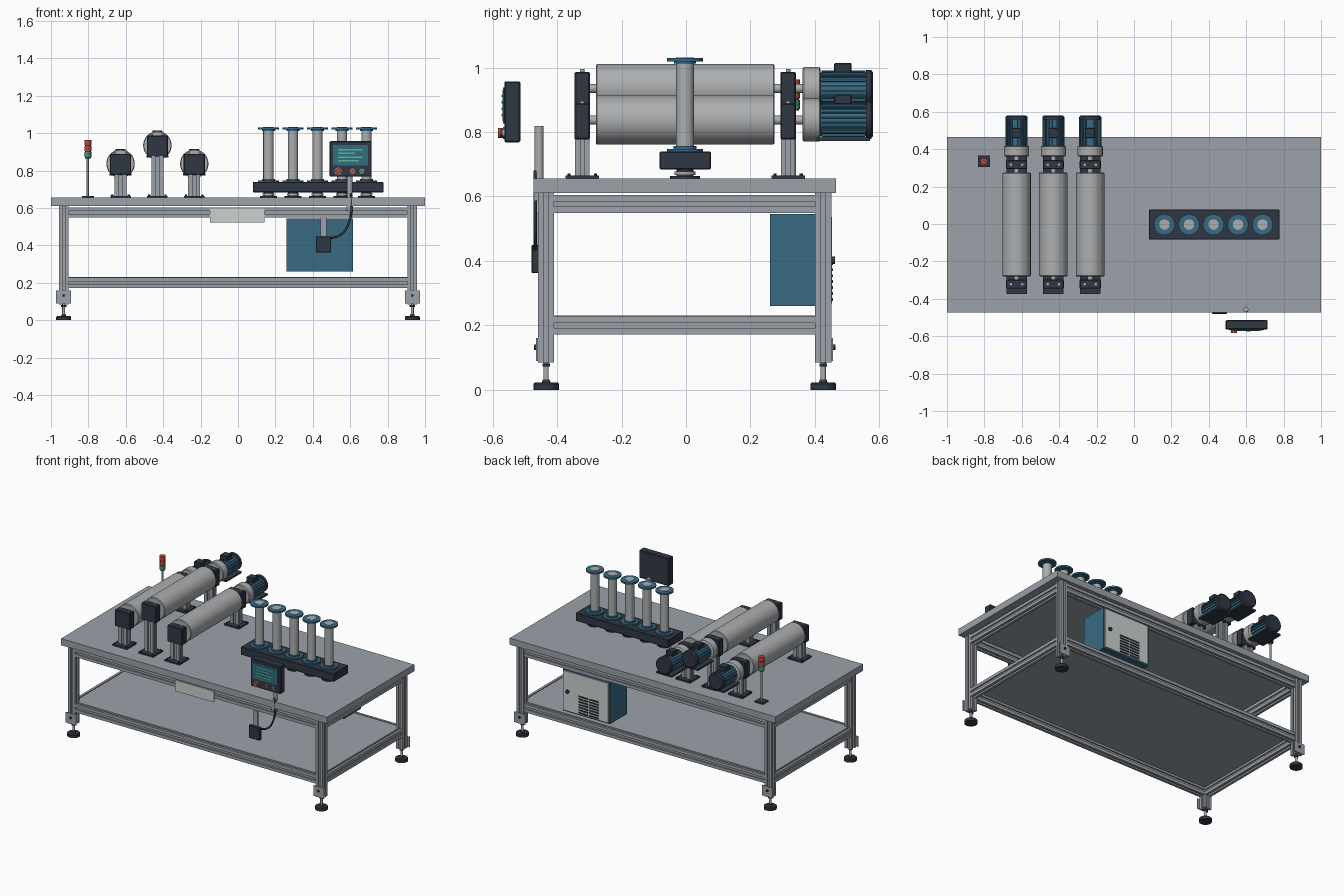
import bpy, bmesh, math
from mathutils import Matrix, Vector

if "Cube" in bpy.data.objects:
    bpy.data.objects.remove(bpy.data.objects["Cube"])


def colour(name, r, g, b):
    m = bpy.data.materials.new(name)
    m.diffuse_color = (r, g, b, 1)
    m.use_nodes = True
    m.node_tree.nodes["Principled BSDF"].inputs["Base Color"].default_value = m.diffuse_color
    return m


ALU = colour("aluminium grey", 0.33, 0.36, 0.40)
STEEL = colour("roller steel", 0.41, 0.42, 0.43)
DARK = colour("dark slate", 0.03, 0.038, 0.056)
BLUE = colour("steel blue", 0.04, 0.145, 0.235)
PALE = colour("pale grey", 0.60, 0.64, 0.63)
RED = colour("signal red", 0.50, 0.06, 0.05)
GREEN = colour("signal green", 0.05, 0.28, 0.14)
TEAL = colour("display teal", 0.025, 0.16, 0.20)
MINT = colour("display mint", 0.12, 0.45, 0.36)

AXIS = {"z": Matrix(), "y": Matrix.Rotation(-math.pi / 2, 4, "X"),
        "x": Matrix.Rotation(math.pi / 2, 4, "Y")}


def finish(bm, name, mat):
    bmesh.ops.recalc_face_normals(bm, faces=bm.faces)
    me = bpy.data.meshes.new(name)
    bm.to_mesh(me)
    bm.free()
    me.materials.append(mat)
    me.shade_smooth()
    me.set_sharp_from_angle(angle=math.radians(35))
    ob = bpy.data.objects.new(name, me)
    bpy.context.collection.objects.link(ob)
    return ob


def box(name, mat, x0, x1, y0, y1, z0, z1, bevel=0):
    bm = bmesh.new()
    size = Matrix.Diagonal((x1 - x0, y1 - y0, z1 - z0, 1))
    mid = Matrix.Translation(((x0 + x1) / 2, (y0 + y1) / 2, (z0 + z1) / 2))
    bmesh.ops.create_cube(bm, size=1, matrix=mid @ size)
    if bevel:
        bmesh.ops.bevel(bm, geom=bm.edges[:], offset=bevel, segments=1, affect="EDGES")
    return finish(bm, name, mat)


def block(name, mat, c, s, bevel=0):
    lim = [v for a, b in zip(c, s) for v in (a - b / 2, a + b / 2)]
    return box(name, mat, *lim, bevel)


def lathe(name, mat, start, axis, steps, seg=32):
    """Solid of revolution; steps are (distance, radius) along the axis."""
    bm = bmesh.new()
    m = Matrix.Translation(start) @ AXIS[axis]
    rings = []
    for d, r in steps:
        rings.append([bm.verts.new(m @ Vector((r * math.cos(t), r * math.sin(t), d)))
                      for t in (2 * math.pi * i / seg for i in range(seg))])
    for a, b in zip(rings, rings[1:]):
        for i in range(seg):
            j = (i + 1) % seg
            bm.faces.new((a[i], a[j], b[j], b[i]))
    bm.faces.new(rings[0][::-1])
    bm.faces.new(rings[-1])
    return finish(bm, name, mat)


def rod(name, mat, start, axis, length, r, seg=32):
    return lathe(name, mat, start, axis, [(0, r), (length, r)], seg)


def slotted(name, mat, start, axis, length, w, d):
    """Extruded bar with one groove along each side."""
    bm = bmesh.new()
    pts = []
    for k in range(4):
        c, s = math.cos(k * math.pi / 2), math.sin(k * math.pi / 2)
        for x, y in ((-.5, -.5), (-.14, -.5), (-.14, -.3), (.14, -.3), (.14, -.5)):
            pts.append(((x * c - y * s) * w, (x * s + y * c) * d))
    m = Matrix.Translation(start) @ AXIS[axis]
    f = bm.faces.new([bm.verts.new(m @ Vector((x, y, 0))) for x, y in pts])
    top = bmesh.ops.extrude_face_region(bm, geom=[f])["geom"]
    bmesh.ops.translate(bm, vec=m.to_3x3() @ Vector((0, 0, length)),
                        verts=[v for v in top if isinstance(v, bmesh.types.BMVert)])
    return finish(bm, name, mat)


# Table top and lower shelf
YC = -0.004
box("table_top", ALU, -1, 1, -0.473, 0.465, 0.61, 0.655)
box("lower_shelf", ALU, -0.93, 0.93, -0.43, 0.422, 0.222, 0.231)

# Legs, foot plates and levelling feet
for sx in (-1, 1):
    for sy in (-1, 1):
        x, y = sx * 0.932, YC + sy * 0.43
        slotted("leg", ALU, (x, y, 0.085), "z", 0.525, 0.052, 0.05)
        block("foot_plate", ALU, (x, y + sy * 0.028, 0.125), (0.08, 0.006, 0.07))
        rod("foot_plate_bolt", DARK, (x, y + sy * 0.034 - 0.004, 0.132), "y", 0.008, 0.008, 12)
        lathe("levelling_foot", DARK, (x, y, 0), "z",
              [(0, 0.040), (0.018, 0.040), (0.022, 0.036), (0.022, 0.014), (0.032, 0.010)])
        rod("foot_stem", STEEL, (x, y, 0.022), "z", 0.065, 0.008, 16)
        rod("foot_nut", DARK, (x, y, 0.072), "z", 0.010, 0.014, 6)

# Slotted frame rails
for z in (0.576, 0.200):
    for s in (-1, 1):
        slotted("long_rail", ALU, (-0.907, YC + s * 0.43, z), "x", 1.814, 0.056, 0.044)
        slotted("side_rail", ALU, (s * 0.932, YC - 0.406, z), "y", 0.812, 0.046, 0.056)

# Driven rollers with bearing stands and motors
for x, z in ((-0.628, 0.837), (-0.431, 0.935), (-0.234, 0.837)):
    lathe("roller", STEEL, (x, -0.28, z), "y",
          [(0, 0.072), (0.004, 0.076), (0.551, 0.076), (0.555, 0.072)], 48)
    rod("roller_shaft", STEEL, (x, -0.34, z), "y", 0.72, 0.014, 20)
    for y in (-0.322, 0.317):
        block("stand_base", DARK, (x, y, 0.660), (0.11, 0.104, 0.010))
        slotted("stand_post", ALU, (x, y, 0.665), "z", z - 0.055 - 0.665, 0.064, 0.044)
        block("bearing_block", DARK, (x, y, z - 0.004), (0.113, 0.048, 0.112), 0.004)
        for s in (-1, 1):
            rod("bearing_bolt", STEEL, (x + s * 0.03, y, z + 0.05), "z", 0.010, 0.007, 12)
            for t in (-1, 1):
                rod("base_bolt", DARK, (x + s * 0.044, y + t * 0.041, 0.665), "z", 0.006, 0.006, 6)
    lathe("motor_flange", STEEL, (x, 0.362, z), "y",
          [(0, 0.062), (0.004, 0.067), (0.052, 0.067), (0.056, 0.058)])
    rod("motor_body", BLUE, (x, 0.418, z), "y", 0.142, 0.049)
    for k in range(20):
        a = 2 * math.pi * (k + .5) / 20
        fin = block("motor_fin", BLUE, (0, 0, 0), (0.010, 0.136, 0.004))
        fin.matrix_world = (Matrix.Translation((x + 0.051 * math.cos(a), 0.489, z + 0.051 * math.sin(a)))
                            @ Matrix.Rotation(-a, 4, "Y"))
    lathe("fan_cover", DARK, (x, 0.558, z), "y",
          [(0, 0.058), (0.016, 0.058), (0.022, 0.050)])
    block("terminal_box", DARK, (x, 0.487, z + 0.064), (0.054, 0.054, 0.030), 0.003)
    block("motor_base", DARK, (x, 0.488, z - 0.059), (0.118, 0.166, 0.011))

# Signal beacon
bx, by = -0.803, 0.335
block("beacon_base", DARK, (bx, by, 0.659), (0.064, 0.06, 0.009))
rod("beacon_pole", STEEL, (bx, by, 0.66), "z", 0.21, 0.006, 16)
for z, m in ((0.872, GREEN), (0.904, RED), (0.936, RED)):
    rod("beacon_lamp", m, (bx, by, z), "z", 0.027, 0.019, 24)
    rod("beacon_collar", DARK, (bx, by, z - 0.006), "z", 0.007, 0.016, 24)

# Spindle row on its bed
box("spindle_bed", DARK, 0.079, 0.777, -0.082, 0.077, 0.684, 0.739, 0.003)
for i in range(5):
    p = 0.163 + 0.131 * i
    c = (p, -0.003, 0)
    lathe("spindle_foot", DARK, c, "z", [(0.655, 0.046), (0.663, 0.046), (0.663, 0.026), (0.69, 0.026)])
    rod("spindle_foot_ring", STEEL, (p, -0.003, 0.667), "z", 0.010, 0.032)
    lathe("lower_flange", BLUE, c, "z",
          [(0.737, 0.056), (0.747, 0.056), (0.747, 0.036), (0.756, 0.036)])
    rod("spindle_column", STEEL, (p, -0.003, 0.745), "z", 0.287, 0.028)
    lathe("upper_flange", BLUE, c, "z",
          [(1.012, 0.034), (1.019, 0.034), (1.019, 0.056), (1.030, 0.056)])

# Control cabinet with door, lock and vents
box("cabinet", BLUE, 0.26, 0.615, 0.26, 0.445, 0.26, 0.545)
box("cabinet_door", PALE, 0.268, 0.607, 0.445, 0.453, 0.268, 0.537)
rod("door_lock", DARK, (0.572, 0.45, 0.402), "y", 0.013, 0.012, 20)
for r in range(7):
    for x in (0.375, 0.455):
        block("door_vent", DARK, (x, 0.454, 0.280 + r * 0.0185), (0.070, 0.006, 0.009))

# Blank plate on the front rail
box("front_plate", PALE, -0.15, 0.143, -0.464, -0.456, 0.523, 0.598)

# Operator panel: housing, display and buttons
box("panel_housing", DARK, 0.49, 0.714, -0.564, -0.514, 0.768, 0.957, 0.004)
box("panel_bezel", BLUE, 0.508, 0.696, -0.568, -0.560, 0.826, 0.938)
box("panel_display", TEAL, 0.516, 0.688, -0.570, -0.564, 0.834, 0.930)
for i, w in enumerate((0.13, 0.09, 0.13, 0.11)):
    block("display_line", MINT, (0.535 + w / 2, -0.571, 0.912 - i * 0.020), (w, 0.003, 0.007))
for x, r, d, m in ((0.535, 0.016, 0.020, RED), (0.612, 0.011, 0.012, RED), (0.662, 0.010, 0.010, GREEN)):
    rod("button_collar", STEEL, (x, -0.568, 0.797), "y", 0.008, r + 0.003, 24)
    rod("panel_button", m, (x, -0.563 - d, 0.797), "y", d, r, 24)

# Panel pole and clamp
rod("panel_pole", STEEL, (0.598, -0.456, 0.585), "z", 0.233, 0.014, 24)
block("pole_clamp", ALU, (0.598, -0.462, 0.600), (0.034, 0.018, 0.026))

# Junction box on its hanger, with cable
box("junction_hanger", ALU, 0.441, 0.472, -0.464, -0.456, 0.44, 0.55)
box("junction_box", DARK, 0.416, 0.497, -0.480, -0.456, 0.362, 0.449, 0.003)
cu = bpy.data.curves.new("panel_cable", "CURVE")
cu.dimensions = "3D"
cu.bevel_depth, cu.bevel_resolution, cu.use_fill_caps = 0.006, 2, True
path = [(0.604, -0.468, 0.68), (0.606, -0.468, 0.58), (0.592, -0.468, 0.52),
        (0.555, -0.468, 0.462), (0.490, -0.468, 0.436)]
sp = cu.splines.new("BEZIER")
sp.bezier_points.add(len(path) - 1)
for bp, co in zip(sp.bezier_points, path):
    bp.co = co
    bp.handle_left_type = bp.handle_right_type = "AUTO"
cu.materials.append(DARK)
bpy.context.collection.objects.link(bpy.data.objects.new("panel_cable", cu))
